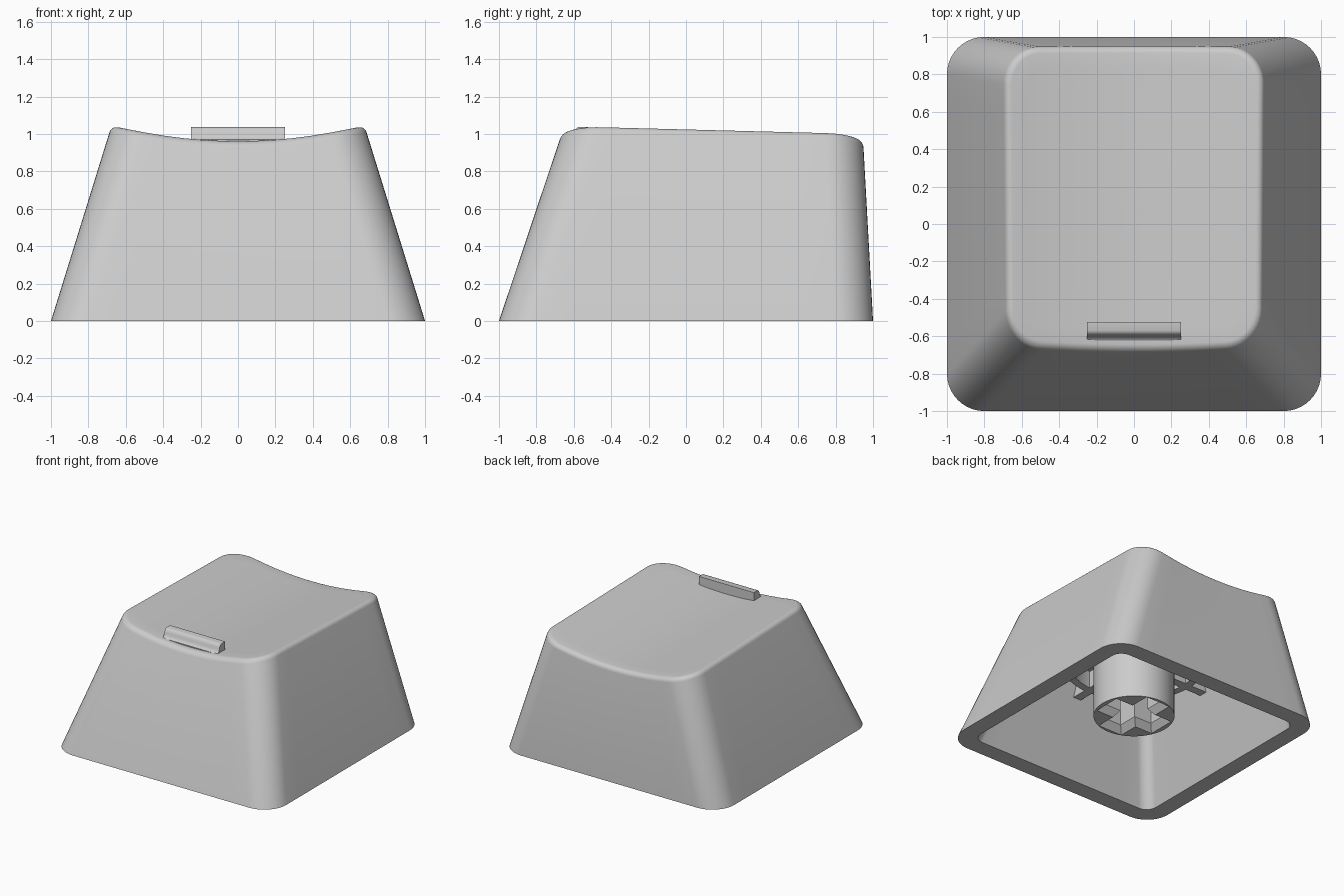
import bpy, bmesh, math
from mathutils import Matrix

if "Cube" in bpy.data.objects:
    bpy.data.objects.remove(bpy.data.objects["Cube"], do_unlink=True)

grey = bpy.data.materials.new("matte_grey")
grey.use_nodes = True
grey.diffuse_color = (0.6, 0.6, 0.6, 1)
grey.node_tree.nodes["Principled BSDF"].inputs["Base Color"].default_value = (0.6, 0.6, 0.6, 1)

CEILING = 0.72
STEM_Z = 0.135
RIB_Z = 0.58
WALL = 0.14


def finish(name, bm, smooth=True):
    bmesh.ops.recalc_face_normals(bm, faces=bm.faces[:])
    mesh = bpy.data.meshes.new(name)
    bm.to_mesh(mesh)
    bm.free()
    mesh.materials.append(grey)
    obj = bpy.data.objects.new(name, mesh)
    bpy.context.collection.objects.link(obj)
    bpy.ops.object.select_all(action='DESELECT')
    obj.select_set(True)
    bpy.context.view_layer.objects.active = obj
    if smooth:
        bpy.ops.object.shade_smooth_by_angle(angle=math.radians(30))
    return obj


def loft(bm, rings, closed=False):
    """Skin a list of point rings; returns the vertex rings."""
    loops = [[bm.verts.new(p) for p in ring] for ring in rings]
    pairs = list(zip(loops, loops[1:]))
    if closed:
        pairs.append((loops[-1], loops[0]))
    for a, b in pairs:
        for i in range(len(a)):
            j = (i + 1) % len(a)
            bm.faces.new((a[i], a[j], b[j], b[i]))
    return loops


def section(z, inset, radius, arc=10, straight=10):
    """Rounded rectangle of the tapering body at height z."""
    x = 1 - 0.31 * z - inset - radius
    front = -1 + 0.335 * z + inset + radius
    back = 1 - 0.055 * z - inset - radius
    corners = [(x, back), (-x, back), (-x, front), (x, front)]
    pts = []
    for k, (cx, cy) in enumerate(corners):
        for i in range(arc + 1):
            a = math.pi / 2 * (k + i / arc)
            pts.append((cx + radius * math.cos(a), cy + radius * math.sin(a)))
        nx, ny = corners[(k + 1) % 4]
        px, py = pts[-1]
        for i in range(1, straight):
            t = i / straight
            pts.append((px + (nx - cx) * t, py + (ny - cy) * t))
    return pts


def dish(x, y):
    """Height of the scooped, slightly tilted top."""
    return 0.96 - 0.028 * (y + 0.6) + 0.19 * x * x


def top_ring(inset, drop):
    """Ring where the tapering wall meets the dished top."""
    ring = []
    for i in range(len(section(0, 0, 0.2))):
        z = 1.0
        for _ in range(4):
            x, y = section(z, inset, 0.2 - inset)[i]
            z = dish(x, y) - drop
        ring.append((x, y, z))
    return ring


# Shell: cavity, rim, tapering walls, rounded edge, dished top
fillet = 0.035
rings = [[(x, y, z) for x, y in section(z, WALL, 0.09)] for z in (CEILING, 0)]
rings.append([(x, y, 0) for x, y in section(0, 0, 0.2)])
for i in range(6):
    a = math.pi / 2 * i / 5
    rings.append(top_ring(fillet * (1 - math.cos(a)), fillet * (1 - math.sin(a))))
edge, mid = rings[-1], 0.14
for i in range(9, 0, -1):
    s = i / 10
    flat = [(x * s, mid + (y - mid) * s) for x, y, _ in edge]
    rings.append([(x, y, dish(x, y)) for x, y in flat])
bm = bmesh.new()
loops = loft(bm, rings)
bm.faces.new(loops[0])
centre = bm.verts.new((0, mid, dish(0, mid)))
last = loops[-1]
for i in range(len(last)):
    bm.faces.new((last[i], last[(i + 1) % len(last)], centre))
finish("keycap_shell", bm)

# Stem: round post with a flared cross-shaped socket
bm = bmesh.new()
height = CEILING + 0.02 - STEM_Z
bmesh.ops.create_cone(bm, cap_ends=True, segments=64, radius1=0.305, radius2=0.305,
                      depth=height, matrix=Matrix.Translation((0, 0, STEM_Z + height / 2)))
stem = finish("stem", bm)
for hx, hy in ((0.228, 0.075), (0.07, 0.24)):
    bm = bmesh.new()
    slot = []
    for z, grow in ((STEM_Z - 0.01, 0.048), (STEM_Z + 0.055, 0), (0.66, 0)):
        x, y = hx + grow, hy + grow
        slot.append([(x, y, z), (-x, y, z), (-x, -y, z), (x, -y, z)])
    loops = loft(bm, slot)
    bm.faces.new(loops[0])
    bm.faces.new(loops[-1])
    cutter = finish("socket_cutter", bm, smooth=False)
    cutter.hide_render = True
    cut = stem.modifiers.new("socket", 'BOOLEAN')
    cut.operation, cut.solver, cut.object = 'DIFFERENCE', 'EXACT', cutter
    bpy.context.view_layer.objects.active = stem
    bpy.ops.object.modifier_apply(modifier=cut.name)
    bpy.data.objects.remove(cutter, do_unlink=True)


def box(name, x0, x1, y0, y1, z0, z1):
    bm = bmesh.new()
    bmesh.ops.create_cube(bm, size=1)
    bmesh.ops.scale(bm, vec=(x1 - x0, y1 - y0, z1 - z0), verts=bm.verts[:])
    bmesh.ops.translate(bm, vec=((x0 + x1) / 2, (y0 + y1) / 2, (z0 + z1) / 2), verts=bm.verts[:])
    return finish(name, bm, smooth=False)


# Support ribs between the stem and the walls
half, rib_top = 0.035, CEILING + 0.01
box("left_rib", 0.29, 0.72, -half, half, RIB_Z, rib_top)
box("right_rib", -0.72, -0.29, -half, half, RIB_Z, rib_top)
box("front_rib", -half, half, -0.71, -0.29, RIB_Z, rib_top)
box("back_rib", -half, half, 0.29, 0.88, RIB_Z, rib_top)

# Support ring around the stem
bm = bmesh.new()
tube = []
for r, z in ((0.48, RIB_Z), (0.54, RIB_Z), (0.54, rib_top), (0.48, rib_top)):
    angles = [math.tau * i / 48 for i in range(48)]
    tube.append([(r * math.cos(a), r * math.sin(a), z) for a in angles])
loft(bm, tube, closed=True)
finish("support_ring", bm)

# Homing bar: rounded front shoulder with a flared foot
profile = [(-0.525, 0.94), (-0.525, 1.037), (-0.57, 1.037), (-0.582, 1.033),
           (-0.592, 1.022), (-0.598, 1.005), (-0.603, 0.988), (-0.611, 0.976),
           (-0.622, 0.969), (-0.622, 0.94)]
bm = bmesh.new()
loops = loft(bm, [[(x, y, z) for y, z in profile] for x in (-0.25, 0.25)])
for loop in loops:
    bm.faces.new(loop)
finish("homing_bar", bm)
